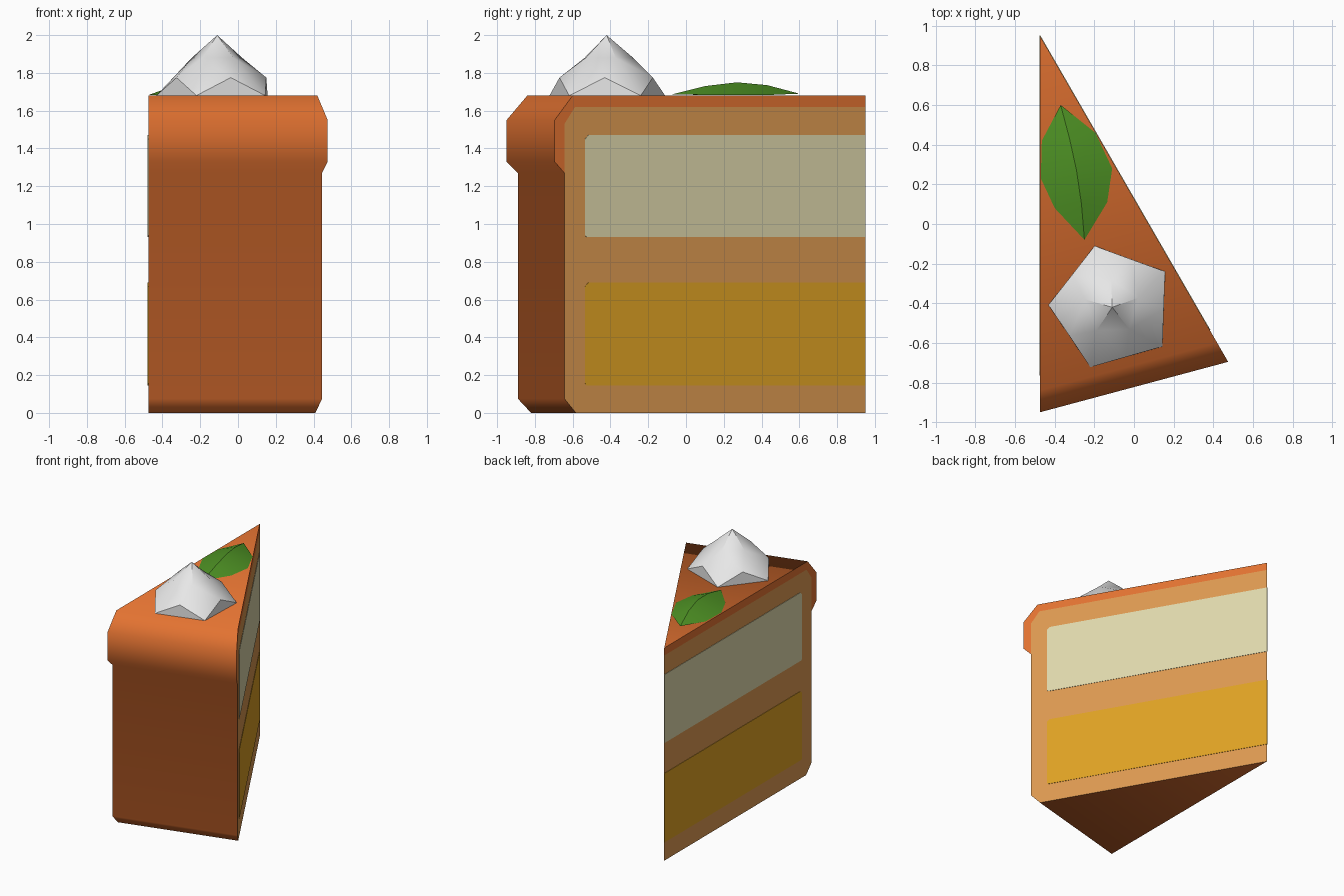
import bpy, bmesh, math
from mathutils import Vector

if "Cube" in bpy.data.objects:
    bpy.data.objects.remove(bpy.data.objects["Cube"])


def srgb(r, g, b):
    f = lambda c: (c / 255 / 12.92) if c < 10 else ((c / 255 + 0.055) / 1.055) ** 2.4
    return (f(r), f(g), f(b), 1)


def material(name, rgb):
    m = bpy.data.materials.new(name)
    m.diffuse_color = srgb(*rgb)
    m.use_nodes = True
    m.node_tree.nodes["Principled BSDF"].inputs["Base Color"].default_value = m.diffuse_color
    return m


ORANGE = material("orange frosting", (226, 114, 49))
TAN = material("tan sponge", (220, 153, 81))
CREAM = material("pale cream", (223, 216, 172))
YELLOW = material("yellow filling", (223, 162, 36))
GREEN = material("leaf green", (78, 146, 36))
WHITE = material("whipped white", (238, 238, 238))


def build(name, verts, faces, mats, slots=None, sharp=None):
    """Mesh object from points and faces; edges above `sharp` degrees stay hard."""
    me = bpy.data.meshes.new(name)
    me.from_pydata([tuple(v) for v in verts], [], faces)
    for m in mats:
        me.materials.append(m)
    if slots:
        for p, s in zip(me.polygons, slots):
            p.material_index = s
    bm = bmesh.new()
    bm.from_mesh(me)
    bmesh.ops.recalc_face_normals(bm, faces=bm.faces)
    if sharp:
        for f in bm.faces:
            f.smooth = True
        for e in bm.edges:
            e.smooth = len(e.link_faces) == 2 and e.calc_face_angle() < math.radians(sharp)
    bm.to_mesh(me)
    bm.free()
    ob = bpy.data.objects.new(name, me)
    bpy.context.collection.objects.link(ob)
    return ob


# Wedge frame: the tip and the two cut directions, 30 degrees apart
TIP = Vector((-0.475, 0.95, 0))
LEFT = Vector((0, -1, 0))
RIGHT = Vector((0.5, -0.866, 0))
TOP = 1.68


def on_cut(d, r, z):
    return TIP + d * r + Vector((0, 0, z))


# Slice body: outer profile, plus inner frosting line on each cut side
outer = [(1.77, 0), (1.84, 0.075), (1.84, 1.27), (1.90, 1.33), (1.90, 1.55), (1.79, TOP)]
inner = [(1.84, 1.53), (1.775, 1.62)]
n = len(outer)
verts = [on_cut(LEFT, 0, z) for z in (0, 1.62, TOP)]
for d in (LEFT, RIGHT):
    verts += [on_cut(d, r, z) for r, z in outer + inner]
L, R = 3, 3 + n + 2
faces = [[L + i, R + i, R + i + 1, L + i + 1] for i in range(n - 1)]
faces += [[0, L, R], [2, L + n - 1, R + n - 1]]
slots = [0] * len(faces)
for s in (L, R):
    faces.append([0, s, s + 1, s + 2, s + 6, s + 7, 1])             # sponge
    faces.append([1, s + 7, s + 6, s + 2, s + 3, s + 4, s + 5, 2])  # frosting
    slots += [1, 0]
build("cake_slice", verts, faces, [ORANGE, TAN], slots, sharp=60)

# Filling layers: thin plates on both cut sides
for side, d, out in (("left", LEFT, Vector((-1, 0, 0))), ("right", RIGHT, Vector((0.866, 0.5, 0)))):
    for name, z0, z1, mat in (("cream", 0.93, 1.47, CREAM), ("filling", 0.145, 0.69, YELLOW)):
        rect = [(0, z0), (1.705, z0), (1.715, z0 + 0.01), (1.715, z1 - 0.02), (1.695, z1), (0, z1)]
        k = len(rect)
        v = [on_cut(d, r, z) + out * o for o in (-0.001, 0.003) for r, z in rect]
        f = [list(range(k)), list(range(k, 2 * k))]
        f += [[i, (i + 1) % k, k + (i + 1) % k, k + i] for i in range(k)]
        build(f"{name}_layer_{side}", v, f, [mat])

# Leaf: arched midrib with two halves falling to the icing
rib = [(-0.25, -0.08, 1.685), (-0.265, 0.10, 1.73), (-0.29, 0.27, 1.75), (-0.325, 0.43, 1.735), (-0.37, 0.60, 1.69)]
west = [(-0.40, 0.08), (-0.47, 0.23), (-0.465, 0.42)]
east = [(-0.135, 0.11), (-0.11, 0.28), (-0.195, 0.46)]
v = rib + [(x, y, TOP + 0.004) for x, y in west + east]
f = []
for s in (5, 8):
    f += [[0, 1, s], [1, 2, s + 1, s], [2, 3, s + 2, s + 1], [3, 4, s + 2]]
build("leaf", v, f, [GREEN], sharp=18)

# Whipped swirl: five-sided rings, twisted up to a peak
C = Vector((-0.11, -0.42, 0))
v = []
for r, ang, z in ((0.322, 34, TOP), (0.26, -2, 1.775), (0.14, 20, 1.88)):
    for k in range(5):
        a = math.radians(ang + 72 * k)
        v.append(C + Vector((r * math.cos(a), r * math.sin(a), z)))
v.append(C + Vector((0, 0, 2.0)))
f = [[4, 3, 2, 1, 0]]
for k in range(5):
    j = (k + 1) % 5
    f += [[k, j, 5 + j],
          [k, 10 + k, 5 + k],
          [k, 5 + j, 10 + k],
          [5 + j, 10 + j, 10 + k],
          [10 + k, 10 + j, 15]]
build("whipped_swirl", v, f, [WHITE], sharp=32)
